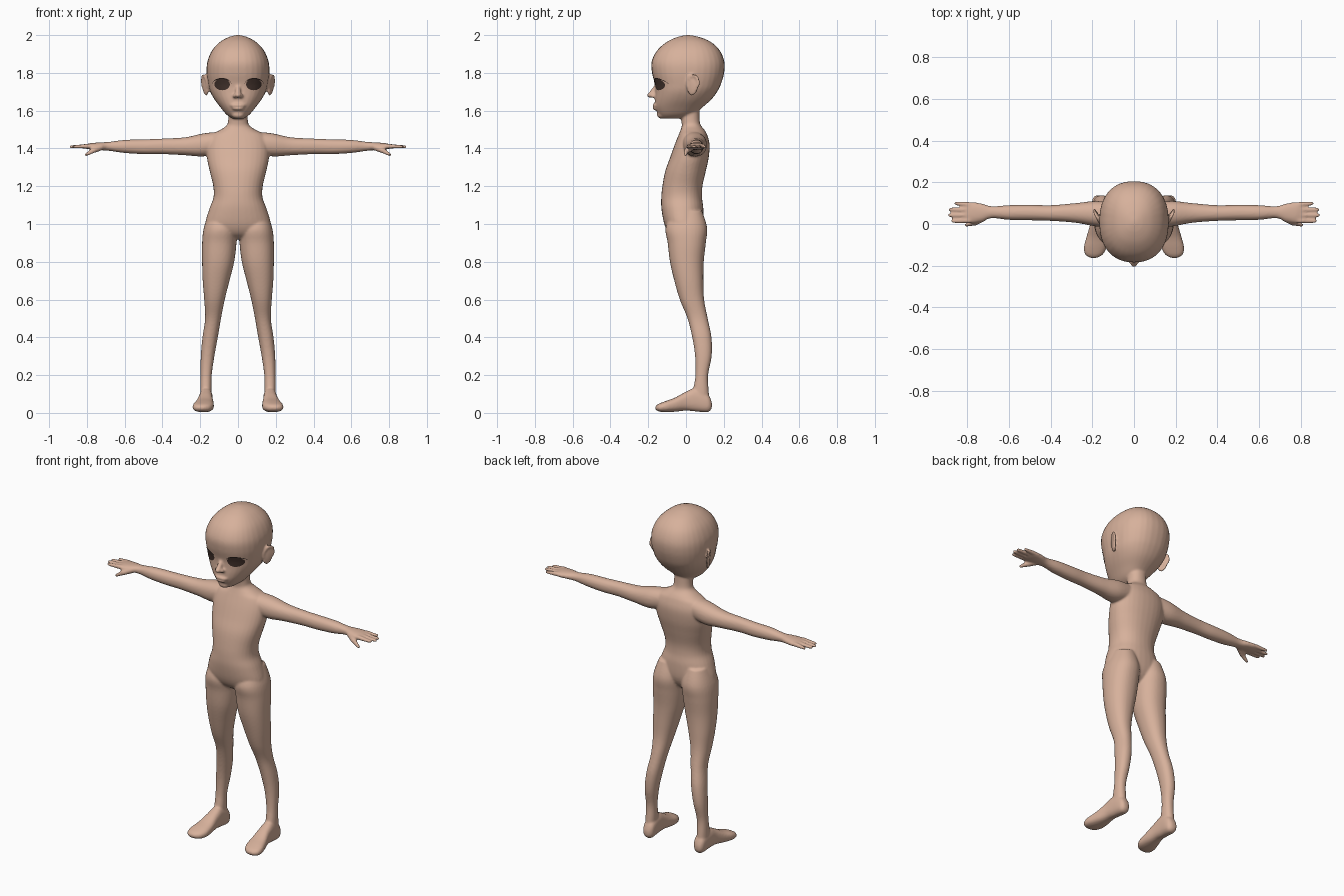
import bpy
import bmesh
from math import sin, cos, pi, copysign
from mathutils import Matrix, Vector
from mathutils.bvhtree import BVHTree

old = bpy.data.objects.get("Cube")
if old:
    bpy.data.objects.remove(old, do_unlink=True)


def material(name, rgb):
    mat = bpy.data.materials.new(name)
    mat.use_nodes = True
    mat.diffuse_color = (*rgb, 1)
    shader = mat.node_tree.nodes["Principled BSDF"]
    shader.inputs["Base Color"].default_value = (*rgb, 1)
    shader.inputs["Roughness"].default_value = 0.7
    return mat


skin = material("warm skin", (0.68, 0.44, 0.33))
iris_brown = material("dark brown eye", (0.055, 0.032, 0.025))
lash_dark = material("lash dark", (0.02, 0.012, 0.01))


def spline(a, b, c, d, t):
    """Catmull-Rom point between b and c."""
    return (b + (c - a) * t / 2 + (2 * a - 5 * b + 4 * c - d) * t * t / 2
            + (3 * b - a - 3 * c + d) * t ** 3 / 2)


def loft(bm, axes, rows, power=2.2, sides=32, steps=5):
    """Skin rounded sections; each row is position, then the two extents."""
    rows = [Vector(r) for r in rows]
    padded = [rows[0]] + rows + [rows[-1]]
    stations = [spline(*padded[i:i + 4], k / steps)
                for i in range(len(rows) - 1) for k in range(steps)] + [rows[-1]]
    order = ["xyz".index(c) for c in axes]
    rings = []
    for pos, a0, a1, b0, b1 in stations:
        ring = []
        for k in range(sides):
            ang = 2 * pi * k / sides
            u = copysign(abs(cos(ang)) ** (2 / power), cos(ang))
            v = copysign(abs(sin(ang)) ** (2 / power), sin(ang))
            co = Vector((0, 0, 0))
            co[order[0]] = pos
            co[order[1]] = (a0 + a1) / 2 + u * (a1 - a0) / 2
            co[order[2]] = (b0 + b1) / 2 + v * (b1 - b0) / 2
            ring.append(bm.verts.new(co))
        rings.append(ring)
    for lower, upper in zip(rings, rings[1:]):
        for k in range(sides):
            n = (k + 1) % sides
            bm.faces.new((lower[k], lower[n], upper[n], upper[k]))
    bm.faces.new(rings[0])
    bm.faces.new(rings[-1])


def symmetric(rows):
    return [(z, -w, w, front, back) for z, w, front, back in rows]


def ball(bm, center, size, turn=0, tilt=0):
    mat = (Matrix.Translation(center) @ Matrix.Rotation(turn, 4, "Z")
           @ Matrix.Rotation(tilt, 4, "X") @ Matrix.Diagonal((*size, 1)))
    bmesh.ops.create_uvsphere(bm, u_segments=20, v_segments=14, radius=1, matrix=mat)


def limb(bm, p, q, r0, r1):
    """Round-ended tapered rod from p to q."""
    p, q = Vector(p), Vector(q)
    turn = (q - p).to_track_quat("Z", "Y").to_matrix().to_4x4()
    bmesh.ops.create_cone(bm, cap_ends=True, segments=14, radius1=r0, radius2=r1,
                          depth=(q - p).length,
                          matrix=Matrix.Translation((p + q) / 2) @ turn)
    ball(bm, p, (r0, r0, r0))
    ball(bm, q, (r1, r1, r1))


def add_object(bm, name, mat):
    bmesh.ops.recalc_face_normals(bm, faces=bm.faces)
    mesh = bpy.data.meshes.new(name)
    bm.to_mesh(mesh)
    bm.free()
    mesh.materials.append(mat)
    mesh.polygons.foreach_set("use_smooth", [True] * len(mesh.polygons))
    obj = bpy.data.objects.new(name, mesh)
    bpy.context.collection.objects.link(obj)
    return obj


bm = bmesh.new()

# Head
loft(bm, "zxy", symmetric([
    (1.558, .03, -.125, -.02), (1.58, .062, -.147, .04), (1.62, .095, -.163, .09),
    (1.66, .125, -.165, .135), (1.7, .147, -.163, .165), (1.74, .158, -.165, .185),
    (1.8, .166, -.18, .202), (1.86, .162, -.182, .203), (1.92, .137, -.152, .178),
    (1.965, .094, -.1, .13), (1.99, .048, -.045, .07), (2, .01, 0, .02)]), 2.3)

# Neck and torso
loft(bm, "zxy", symmetric([
    (1.63, .05, -.03, .07), (1.55, .052, -.025, .072), (1.52, .062, -.022, .08),
    (1.495, .1, -.03, .1), (1.47, .145, -.04, .113), (1.42, .165, -.06, .125),
    (1.35, .164, -.085, .12), (1.28, .15, -.11, .105), (1.2, .131, -.125, .087),
    (1.14, .13, -.131, .085), (1.08, .152, -.13, .092), (1, .174, -.115, .09),
    (.95, .16, -.09, .07), (.92, .1, -.05, .04)]))

# Leg
loft(bm, "zxy", [
    (1.07, .03, .15, -.07, .085), (.98, .006, .181, -.108, .112),
    (.9, .008, .19, -.097, .105), (.8, .02, .19, -.085, .094),
    (.7, .045, .187, -.062, .092), (.6, .07, .179, -.033, .096),
    (.5, .09, .174, .008, .115), (.4, .107, .188, .033, .135),
    (.3, .125, .197, .048, .136), (.2, .139, .198, .05, .117),
    (.12, .14, .2, .038, .12), (.04, .142, .2, .03, .125)])

# Foot
loft(bm, "yxz", [
    (.137, .155, .185, .025, .055), (.115, .135, .2, .004, .1),
    (.05, .134, .205, .008, .13), (0, .133, .21, .012, .112),
    (-.06, .128, .227, .006, .08), (-.11, .13, .24, .004, .062),
    (-.145, .148, .235, .008, .048), (-.162, .175, .212, .018, .036)], 2.5)

# Arm and palm
loft(bm, "xyz", [
    (.08, -.02, .1, 1.38, 1.49), (.18, -.012, .11, 1.358, 1.48),
    (.28, .006, .1, 1.364, 1.459), (.4, .015, .09, 1.37, 1.452),
    (.5, .018, .092, 1.37, 1.448), (.6, .02, .09, 1.376, 1.445),
    (.68, .028, .085, 1.387, 1.435), (.73, .012, .098, 1.391, 1.432),
    (.78, .004, .106, 1.394, 1.428), (.81, .012, .1, 1.4, 1.421)])

# Fingers and thumb
for base, tip, reach in ((.016, .014, .868), (.042, .042, .884),
                         (.067, .07, .88), (.093, .099, .855)):
    limb(bm, (.79, base, 1.412), (reach, tip, 1.409), .013, .009)
limb(bm, (.725, .03, 1.408), (.765, .005, 1.39), .019, .015)
limb(bm, (.765, .005, 1.39), (.803, -.004, 1.367), .014, .009)

# Ear: thin shell with a raised rim
flare = Vector((.42, .9, 0))
ear_mid = Vector((.175, .036, 1.737))
ball(bm, ear_mid, (.008, .03, .05), turn=-.44)
rim = []
for k in range(17):
    ang = 2 * pi * k / 16
    width = .033 if sin(ang) > -.2 else .025
    rim.append(ear_mid + flare * width * cos(ang)
               + Vector((.007 * sin(ang), .004 * sin(ang), .05 * sin(ang))))
for p, q in zip(rim, rim[1:]):
    limb(bm, p, q, .0075, .0075)

# Nose, lips and chin
limb(bm, (0, -.155, 1.73), (0, -.185, 1.685), .012, .016)
ball(bm, (0, -.19, 1.682), (.017, .017, .014))
ball(bm, (.017, -.173, 1.678), (.012, .016, .011))
ball(bm, (.012, -.163, 1.628), (.03, .014, .009), turn=.2)
ball(bm, (.006, -.162, 1.611), (.026, .014, .009), turn=.15)
ball(bm, (0, -.13, 1.578), (.034, .024, .02))

# Mirror, then fuse everything into one smooth skin
body = add_object(bm, "body", skin)
mirror = body.modifiers.new("mirror", "MIRROR")
mirror.use_mirror_merge = False
fuse = body.modifiers.new("fuse", "REMESH")
fuse.mode = "VOXEL"
fuse.voxel_size = 0.006
fuse.use_smooth_shade = True
soften = body.modifiers.new("soften", "SMOOTH")
soften.factor = 0.5
soften.iterations = 6

graph = bpy.context.evaluated_depsgraph_get()
surface = BVHTree.FromObject(body, graph)


def face_patch(name, outline, mat, lift):
    """Thin plate laid on the front of the face, given as nested outlines."""
    patch = bmesh.new()
    rings = []
    for ring in outline:
        verts = []
        for x, z in ring:
            hit = surface.ray_cast(Vector((x, -1, z)), Vector((0, 1, 0)))[0]
            verts.append(patch.verts.new(hit - Vector((0, lift, 0))))
        rings.append(verts)
    for a, b in zip(rings, rings[1:]):
        for k in range(len(a) - 1):
            patch.faces.new((a[k], a[k + 1], b[k + 1], b[k]))
    return add_object(patch, name, mat)


# Eyes and upper lash lines
angles = [2 * pi * k / 32 for k in range(33)]
for side, label in ((1, "left"), (-1, "right")):
    eye = [[(side * (.084 + .041 * r * cos(a)), 1.739 + .031 * r * sin(a))
            for a in angles] for r in (1, .75, .5, .25, .02)]
    face_patch(label + "_eye", eye, iris_brown, .003)
    lash = [[(side * (.086 + .052 * cos(a / 2)), 1.737 + h * sin(a / 2))
             for a in angles] for h in (.036, .03)]
    face_patch(label + "_upper_lash", lash, lash_dark, .004)
